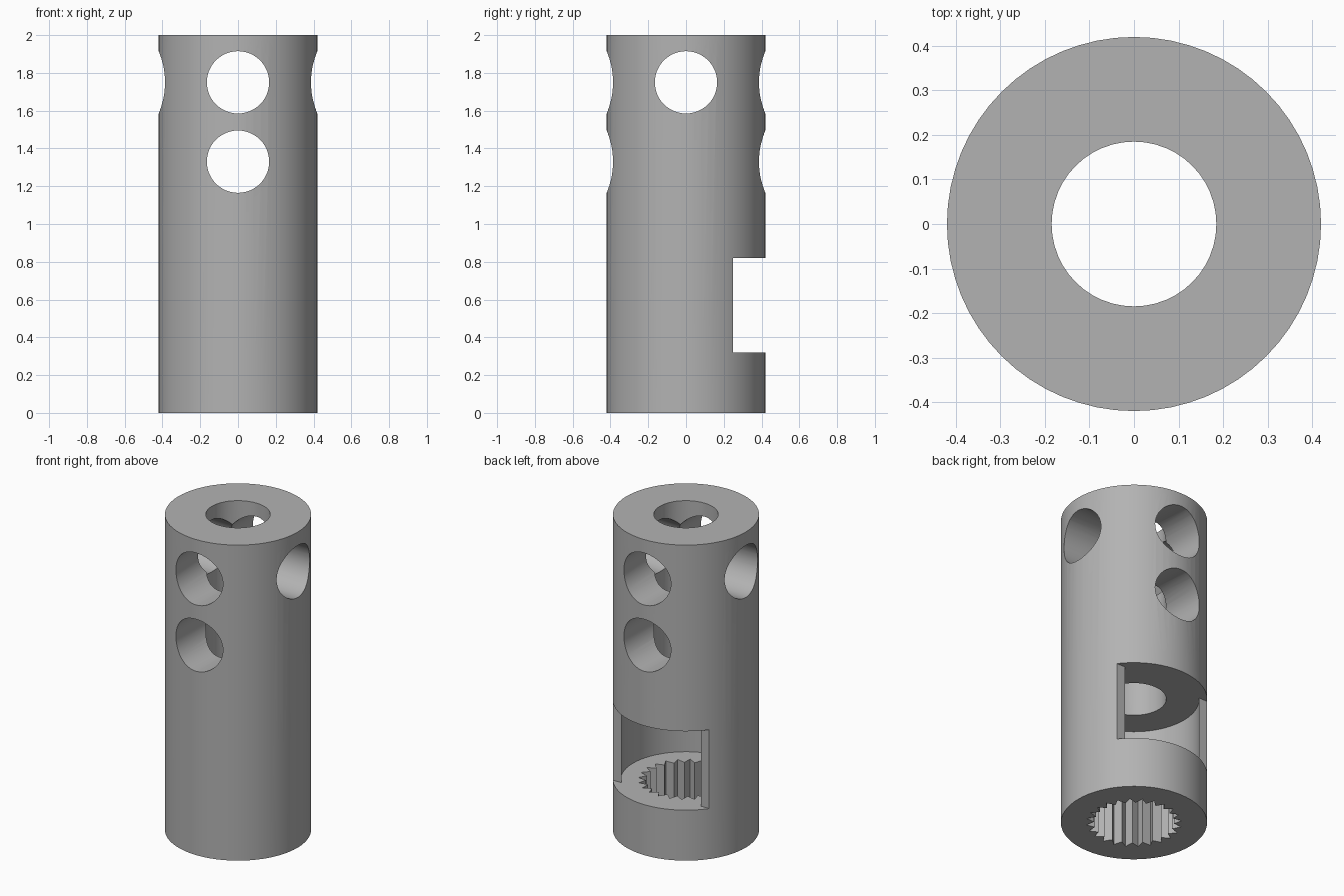
import bpy
import bmesh
from math import sin, cos, pi, radians

default = bpy.data.objects.get("Cube")
if default:
    bpy.data.objects.remove(default)

RADIUS, BORE, CAVITY, HOLE = 0.42, 0.185, 0.375, 0.165
SLOT_BOTTOM, SLOT_TOP, SLOT_Y = 0.32, 0.82, 0.25
TEETH, ROOT, TIP = 24, 0.275, 0.23

steel = bpy.data.materials.new("grey steel")
steel.use_nodes = True
steel.diffuse_color = (0.45, 0.45, 0.45, 1)
steel.node_tree.nodes["Principled BSDF"].inputs["Base Color"].default_value = steel.diffuse_color


def prism(name, outline, low, high):
    """Extrude a closed xy outline from z = low to z = high."""
    bm = bmesh.new()
    base = bm.faces.new([bm.verts.new((x, y, low)) for x, y in outline])
    grown = bmesh.ops.extrude_face_region(bm, geom=[base])
    verts = [v for v in grown["geom"] if isinstance(v, bmesh.types.BMVert)]
    bmesh.ops.translate(bm, verts=verts, vec=(0, 0, high - low))
    bmesh.ops.recalc_face_normals(bm, faces=bm.faces)
    mesh = bpy.data.meshes.new(name)
    bm.to_mesh(mesh)
    bm.free()
    mesh.materials.append(steel)
    obj = bpy.data.objects.new(name, mesh)
    bpy.context.collection.objects.link(obj)
    return obj


def ring(count, *radii):
    """Points around a circle, cycling through the given radii."""
    return [(radii[i % len(radii)] * cos(2 * pi * i / count),
             radii[i % len(radii)] * sin(2 * pi * i / count)) for i in range(count)]


def cross_hole(name, z, along_x=False):
    """Horizontal drill that passes right through the body."""
    drill = prism(name, ring(48, HOLE), -1, 1)
    drill.rotation_euler = (0, radians(90), 0) if along_x else (radians(90), 0, 0)
    drill.location.z = z
    return drill


# Main sleeve
body = prism("sleeve_body", ring(64, RADIUS), 0, 2)

# Bore, inner chamber, toothed socket, side window and cross holes
window = [(-1, SLOT_Y), (1, SLOT_Y), (1, 1), (-1, 1)]
cutters = [
    prism("chamber_cutter", ring(64, CAVITY), SLOT_BOTTOM, SLOT_TOP),
    prism("bore_cutter", ring(48, BORE), 0.6, 2.1),
    prism("socket_cutter", ring(2 * TEETH, ROOT, TIP), -0.1, 0.5),
    prism("window_cutter", window, SLOT_BOTTOM, SLOT_TOP),
    cross_hole("upper_hole_cutter", 1.75),
    cross_hole("side_hole_cutter", 1.75, True),
    cross_hole("lower_hole_cutter", 1.33),
]

bpy.ops.object.select_all(action="DESELECT")
body.select_set(True)
bpy.context.view_layer.objects.active = body
for cutter in cutters:
    cutter.hide_render = True
    cut = body.modifiers.new(cutter.name, "BOOLEAN")
    cut.operation = "DIFFERENCE"
    cut.solver = "EXACT"
    cut.object = cutter
    bpy.ops.object.modifier_apply(modifier=cut.name)
    bpy.data.objects.remove(cutter)

# Smooth round walls, crisp edges
bpy.ops.object.shade_smooth_by_angle(angle=radians(25))
